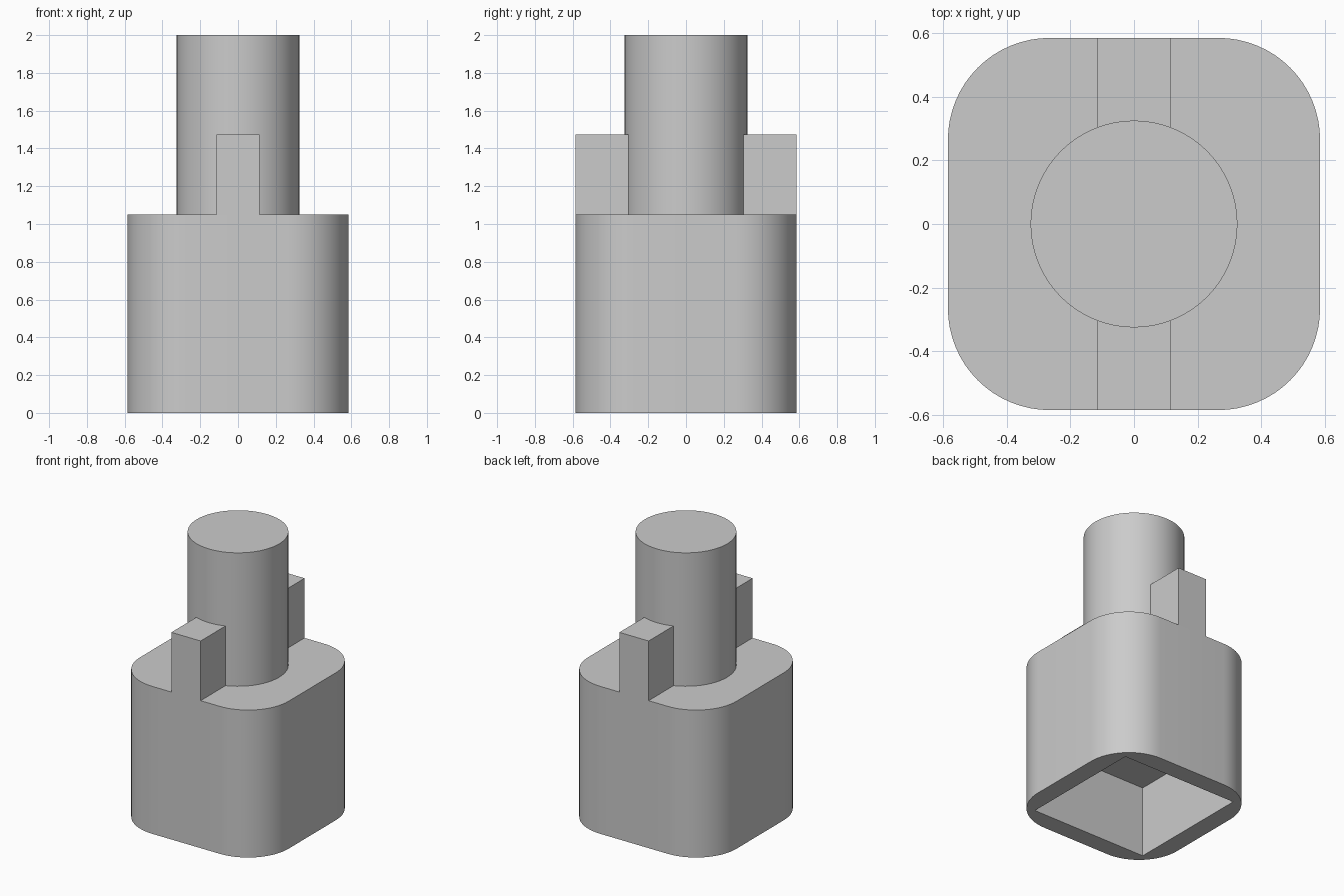
import bpy, bmesh
from math import sin, cos, pi, radians

cube = bpy.data.objects.get("Cube")
if cube:
    bpy.data.objects.remove(cube, do_unlink=True)

HALF, CORNER_R = 0.585, 0.32
BODY_TOP, TAB_TOP, TOP = 1.05, 1.475, 2.0
SHAFT_R, TAB_HALF = 0.325, 0.115
POCKET_HALF, POCKET_DEPTH = 0.454, 0.505

grey = bpy.data.materials.new("plain grey")
grey.use_nodes = True
colour = (0.6, 0.6, 0.6, 1)
grey.diffuse_color = colour
grey.node_tree.nodes["Principled BSDF"].inputs["Base Color"].default_value = colour


def finish(bm, name):
    """Turn a bmesh into a grey object with sharp edges kept."""
    bmesh.ops.recalc_face_normals(bm, faces=bm.faces)
    mesh = bpy.data.meshes.new(name)
    bm.to_mesh(mesh)
    bm.free()
    mesh.materials.append(grey)
    obj = bpy.data.objects.new(name, mesh)
    bpy.context.collection.objects.link(obj)
    bpy.ops.object.select_all(action="DESELECT")
    obj.select_set(True)
    bpy.context.view_layer.objects.active = obj
    bpy.ops.object.shade_smooth_by_angle(angle=radians(30))
    return obj


def rounded_square(half, radius, steps):
    """Outline of a square with round corners, anticlockwise."""
    inner = half - radius
    points = []
    for i, (sx, sy) in enumerate([(1, 1), (-1, 1), (-1, -1), (1, -1)]):
        for k in range(steps + 1):
            a = (i + k / steps) * pi / 2
            points.append((sx * inner + radius * cos(a), sy * inner + radius * sin(a)))
    return points


def wall(bm, points, z0, z1):
    """Upright wall along a closed outline, capped at z1; returns the z0 edges."""
    low = [bm.verts.new((x, y, z0)) for x, y in points]
    high = [bm.verts.new((x, y, z1)) for x, y in points]
    n = len(points)
    for i in range(n):
        j = (i + 1) % n
        bm.faces.new((low[i], low[j], high[j], high[i]))
    bm.faces.new(high)
    return [bm.edges.get((low[i], low[(i + 1) % n])) for i in range(n)]


# Rounded square body with a square blind pocket underneath
bm = bmesh.new()
p = POCKET_HALF
rim = wall(bm, rounded_square(HALF, CORNER_R, 16), 0, BODY_TOP)
rim += wall(bm, [(p, p), (-p, p), (-p, -p), (p, -p)], 0, POCKET_DEPTH)
bmesh.ops.triangle_fill(bm, edges=rim, use_beauty=True)
finish(bm, "body")

# Round shaft standing on the body
bm = bmesh.new()
bmesh.ops.create_cone(bm, cap_ends=True, segments=96, radius1=SHAFT_R,
                      radius2=SHAFT_R, depth=TOP - BODY_TOP)
bmesh.ops.translate(bm, verts=bm.verts, vec=(0, 0, (TOP + BODY_TOP) / 2))
finish(bm, "shaft")

# Upright tabs at the front and back, flush with the body sides
for name, side in (("front_tab", -1), ("back_tab", 1)):
    bm = bmesh.new()
    start = SHAFT_R - 0.05
    bmesh.ops.create_cube(bm, size=1)
    bmesh.ops.scale(bm, verts=bm.verts,
                    vec=(2 * TAB_HALF, HALF - start, TAB_TOP - BODY_TOP))
    bmesh.ops.translate(bm, verts=bm.verts,
                        vec=(0, side * (HALF + start) / 2, (TAB_TOP + BODY_TOP) / 2))
    finish(bm, name)
